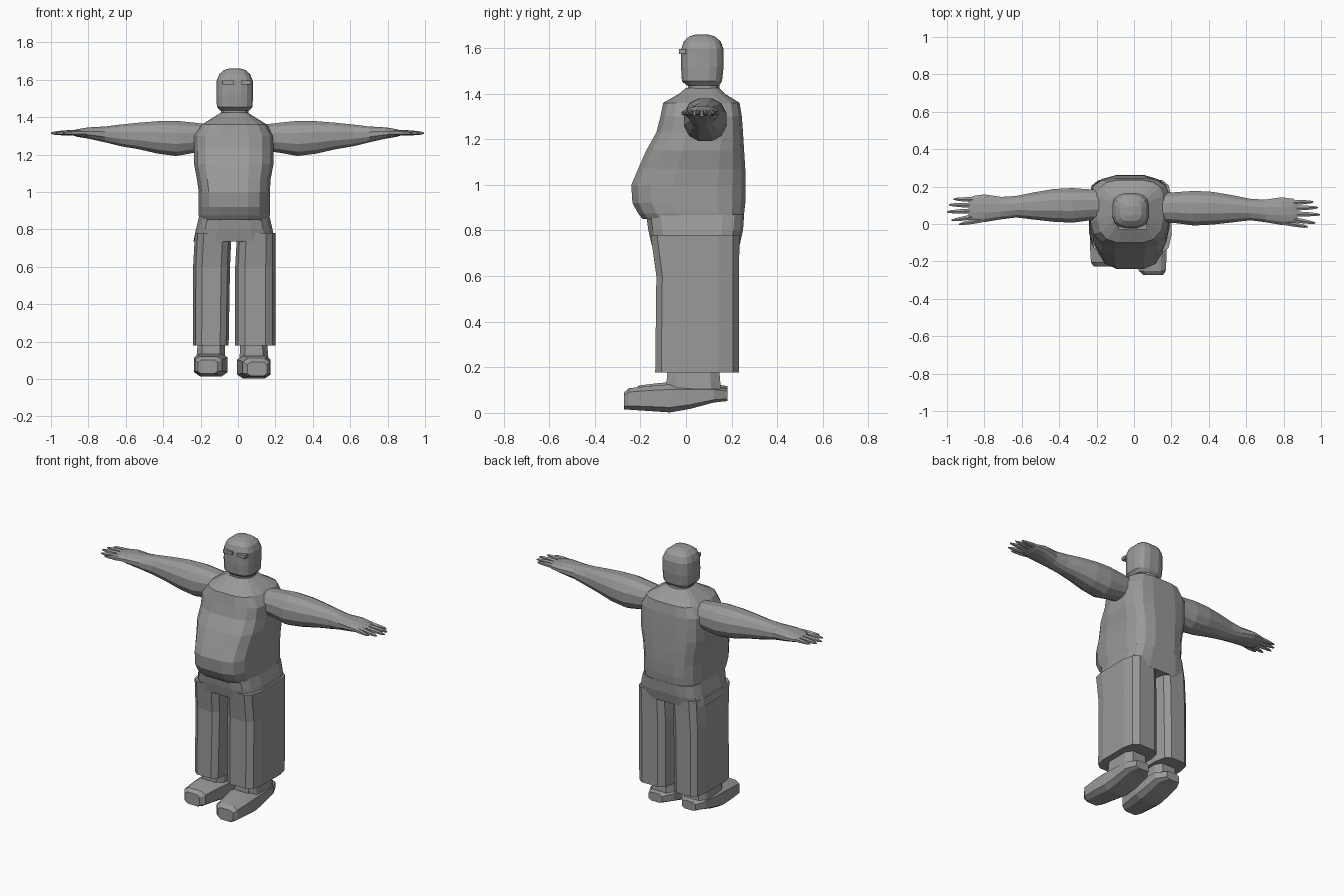
import bpy, bmesh, math

grey = bpy.data.materials.new("plain_grey")
grey.diffuse_color = (0.32, 0.32, 0.32, 1)


def ring(u0, u1, v0, v1, n, power, mid):
    """Rounded-box outline; mid is where the widest line sits along v (0..1)."""
    pts = []
    for i in range(n):
        a = 2 * math.pi * (i + 0.5) / n
        c, s = math.cos(a), math.sin(a)
        pts.append((math.copysign(abs(c) ** (2 / power), c),
                    math.copysign(abs(s) ** (2 / power), s)))
    top = max(p[0] for p in pts)
    uc, vc = (u0 + u1) / 2, v0 + (v1 - v0) * mid
    return [(uc + p / top * (u1 - u0) / 2,
             vc + q / top * ((v1 - vc) if q > 0 else (vc - v0))) for p, q in pts]


def loft(name, axis, sections, n=8, power=3, mid=0.5):
    """Skin sections (position, u0, u1, v0, v1) along an axis and cap both ends."""
    place = {"x": lambda t, u, v: (t, u, v),
             "y": lambda t, u, v: (u, t, v),
             "z": lambda t, u, v: (u, v, t)}[axis]
    bm = bmesh.new()
    rows = [[bm.verts.new(place(t, u, v)) for u, v in ring(*box, n, power, mid)]
            for t, *box in sections]
    for a, b in zip(rows, rows[1:]):
        for i in range(n):
            j = (i + 1) % n
            bm.faces.new((a[i], a[j], b[j], b[i]))
    bm.faces.new(rows[0])
    bm.faces.new(rows[-1])
    bmesh.ops.recalc_face_normals(bm, faces=bm.faces[:])
    mesh = bpy.data.meshes.new(name)
    bm.to_mesh(mesh)
    bm.free()
    mesh.materials.append(grey)
    obj = bpy.data.objects.new(name, mesh)
    bpy.context.collection.objects.link(obj)
    return obj


# Torso with the overhanging belly
loft("torso", "z", [
    (0.85, -0.205, 0.165, -0.19, 0.25),
    (0.875, -0.21, 0.17, -0.21, 0.255),
    (0.92, -0.21, 0.17, -0.235, 0.26),
    (1.00, -0.21, 0.17, -0.24, 0.262),
    (1.07, -0.22, 0.175, -0.21, 0.26),
    (1.15, -0.235, 0.19, -0.175, 0.255),
    (1.23, -0.235, 0.19, -0.13, 0.25),
    (1.30, -0.235, 0.19, -0.112, 0.245),
    (1.36, -0.195, 0.155, -0.10, 0.235),
    (1.40, -0.13, 0.09, -0.03, 0.17),
    (1.425, -0.09, 0.05, 0.00, 0.145)], n=16, power=3.4, mid=0.6)

# Hips and trouser legs
loft("hips", "z", [
    (0.735, -0.238, 0.195, -0.15, 0.235),
    (0.80, -0.225, 0.185, -0.165, 0.25),
    (0.87, -0.208, 0.168, -0.175, 0.255)], n=16, power=4, mid=0.6)
for side, lo, hi, gap in (("left", -0.24, -0.05, 0.015), ("right", -0.015, 0.20, 0.0)):
    inner_hi = hi + gap
    loft(side + "_trouser_leg", "z", [
        (0.178, lo, hi, -0.135, 0.232),
        (0.60, lo, (hi + inner_hi) / 2, -0.13, 0.232),
        (0.78, lo + 0.01, inner_hi, -0.155, 0.235)], n=12, power=4)

# Ankles and shoes: the left foot stands slightly further back
for side, flip, dy, dz in (("right", 1, 0, 0), ("left", -1, 0.045, 0.012)):
    def span(a, b):
        return (a, b) if flip > 0 else (-0.06 - b, -0.06 - a)
    loft(side + "_ankle", "z", [
        (0.08, *span(0.005, 0.165), -0.085, 0.155),
        (0.14, *span(0.01, 0.16), -0.085, 0.15),
        (0.20, *span(0.01, 0.155), -0.08, 0.145)], n=8, power=4)
    loft(side + "_shoe", "y", [
        (y + dy * (0.18 - y) / 0.45, *span(a, b), z0 + dz, z1 + dz)
        for y, a, b, z0, z1 in (
            (0.182, 0.04, 0.135, 0.052, 0.105),
            (0.12, 0.0, 0.165, 0.045, 0.115),
            (0.02, -0.005, 0.17, 0.018, 0.12),
            (-0.07, -0.005, 0.175, 0.002, 0.125),
            (-0.16, 0.01, 0.175, 0.008, 0.118),
            (-0.25, 0.025, 0.17, 0.014, 0.108),
            (-0.272, 0.05, 0.155, 0.016, 0.09))], n=8, power=4)

# Neck and head
loft("neck", "z", [
    (1.39, -0.09, 0.055, 0.005, 0.15),
    (1.46, -0.09, 0.055, 0.01, 0.145)], n=12, power=2.6)
loft("head", "z", [
    (1.435, -0.095, 0.06, 0.005, 0.145),
    (1.455, -0.113, 0.078, -0.018, 0.158),
    (1.52, -0.116, 0.08, -0.022, 0.165),
    (1.595, -0.114, 0.079, -0.021, 0.165),
    (1.63, -0.10, 0.065, -0.01, 0.152),
    (1.652, -0.075, 0.04, 0.015, 0.125),
    (1.66, -0.045, 0.01, 0.045, 0.095)], n=16, power=3)

# Small bars over the eyes
for side, x0, x1 in (("left", -0.083, -0.022), ("right", 0.015, 0.07)):
    loft(side + "_eye_bar", "x", [
        (x0, -0.03, 0.0, 1.575, 1.597),
        (x1, -0.03, 0.0, 1.575, 1.597)], n=4, power=2)

# Arms, palms and fingers
ARM = [(0.14, 0.01, 0.165, 1.22, 1.36),
       (0.22, 0.005, 0.17, 1.21, 1.37),
       (0.32, -0.008, 0.177, 1.192, 1.38),
       (0.42, -0.003, 0.172, 1.205, 1.378),
       (0.52, 0.008, 0.155, 1.228, 1.37),
       (0.62, 0.02, 0.135, 1.245, 1.36),
       (0.70, 0.01, 0.13, 1.265, 1.35),
       (0.79, -0.005, 0.143, 1.285, 1.345),
       (0.85, 0.0, 0.135, 1.295, 1.335),
       (0.875, 0.012, 0.12, 1.303, 1.328)]
# name, start x, start y, end x, end y
FINGERS = [("thumb", 0.80, 0.008, 0.93, -0.016),
           ("index_finger", 0.84, 0.025, 0.97, 0.005),
           ("middle_finger", 0.85, 0.055, 0.995, 0.05),
           ("ring_finger", 0.85, 0.085, 0.985, 0.088),
           ("little_finger", 0.83, 0.115, 0.96, 0.118)]
for side, sign, dy in (("right", 1, 0.0), ("left", -1, 0.015)):
    loft(side + "_arm", "x", [
        (sign * (x + (0.01 if sign < 0 else 0)), a + dy, b + dy, c, d)
        for x, a, b, c, d in ARM], n=12, power=2.3)
    for name, xa, ya, xb, yb in FINGERS:
        parts = []
        for t, r in ((0, 0.013), (0.5, 0.012), (0.85, 0.008), (1, 0.003)):
            x, y = xa + (xb - xa) * t, ya + (yb - ya) * t + dy
            z = 1.317 - 0.003 * t
            parts.append((sign * (x + (0.005 if sign < 0 else 0)), y - r, y + r, z - r, z + r))
        loft(side + "_" + name, "x", parts, n=6, power=2)
